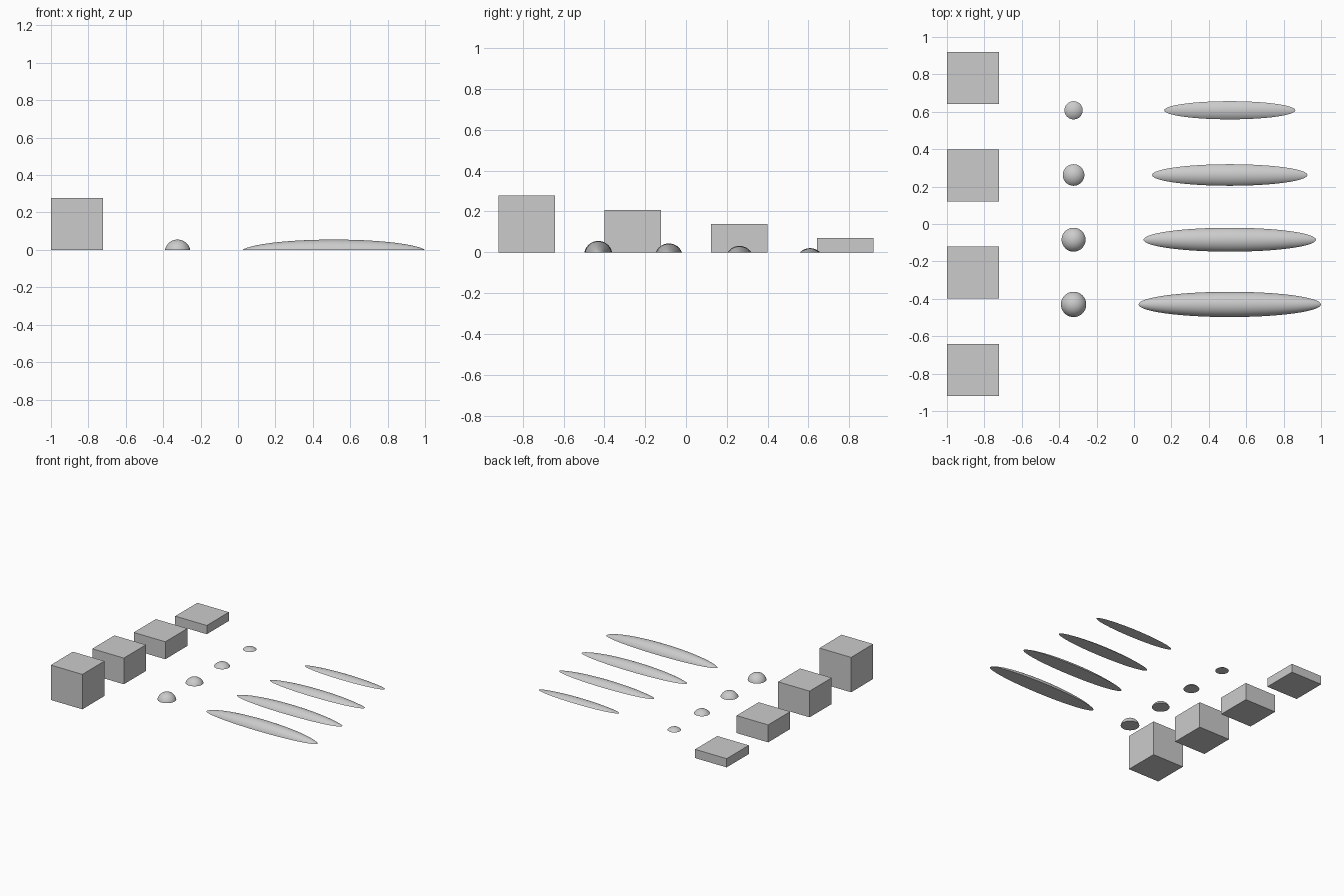
import bpy, bmesh
from mathutils import Matrix

if "Cube" in bpy.data.objects:
    bpy.data.objects.remove(bpy.data.objects["Cube"])

def finish(bm, name, smooth=False):
    mesh = bpy.data.meshes.new(name)
    bmesh.ops.recalc_face_normals(bm, faces=bm.faces)
    bm.to_mesh(mesh)
    bm.free()
    ob = bpy.data.objects.new(name, mesh)
    bpy.context.collection.objects.link(ob)
    if smooth:
        bpy.ops.object.select_all(action='DESELECT')
        ob.select_set(True)
        bpy.context.view_layer.objects.active = ob
        bpy.ops.object.shade_smooth_by_angle()

def block(name, x, y, size, height):
    bm = bmesh.new()
    bmesh.ops.create_cube(bm, size=1, matrix=Matrix.Translation((x, y, height / 2))
                          @ Matrix.Diagonal((size, size, height, 1)))
    finish(bm, name)

def dome(name, x, y, radius, stretch, sink):
    # sphere or stretched sphere sunk below the ground, cut flat and closed
    bm = bmesh.new()
    bmesh.ops.create_uvsphere(bm, u_segments=64, v_segments=48, radius=radius,
                              matrix=Matrix.Translation((x, y, -sink * radius))
                              @ Matrix.Diagonal((stretch, 1, 1, 1)))
    bmesh.ops.bisect_plane(bm, geom=bm.verts[:] + bm.edges[:] + bm.faces[:],
                           dist=1e-6, plane_co=(0, 0, 0), plane_no=(0, 0, 1),
                           clear_inner=True)
    rim = [e for e in bm.edges if e.is_boundary]
    bmesh.ops.contextual_create(bm, geom=rim)
    finish(bm, name, True)

SIZE, RADIUS = 0.277, 0.069
sinks = (0.2, 0.375, 0.55, 0.71)
for i, sink in enumerate(sinks):
    # row of blocks, each a quarter lower than the last
    block(f"block_{i + 1}", -1 + SIZE / 2, -0.78 + 0.52 * i, SIZE, SIZE * (4 - i) / 4)
    # rows of round and long domes
    y = -0.43 + 0.346 * i
    dome(f"round_dome_{i + 1}", -0.323, y, RADIUS, 1, sink)
    dome(f"long_dome_{i + 1}", 0.512, y, RADIUS, 7.21, sink)
